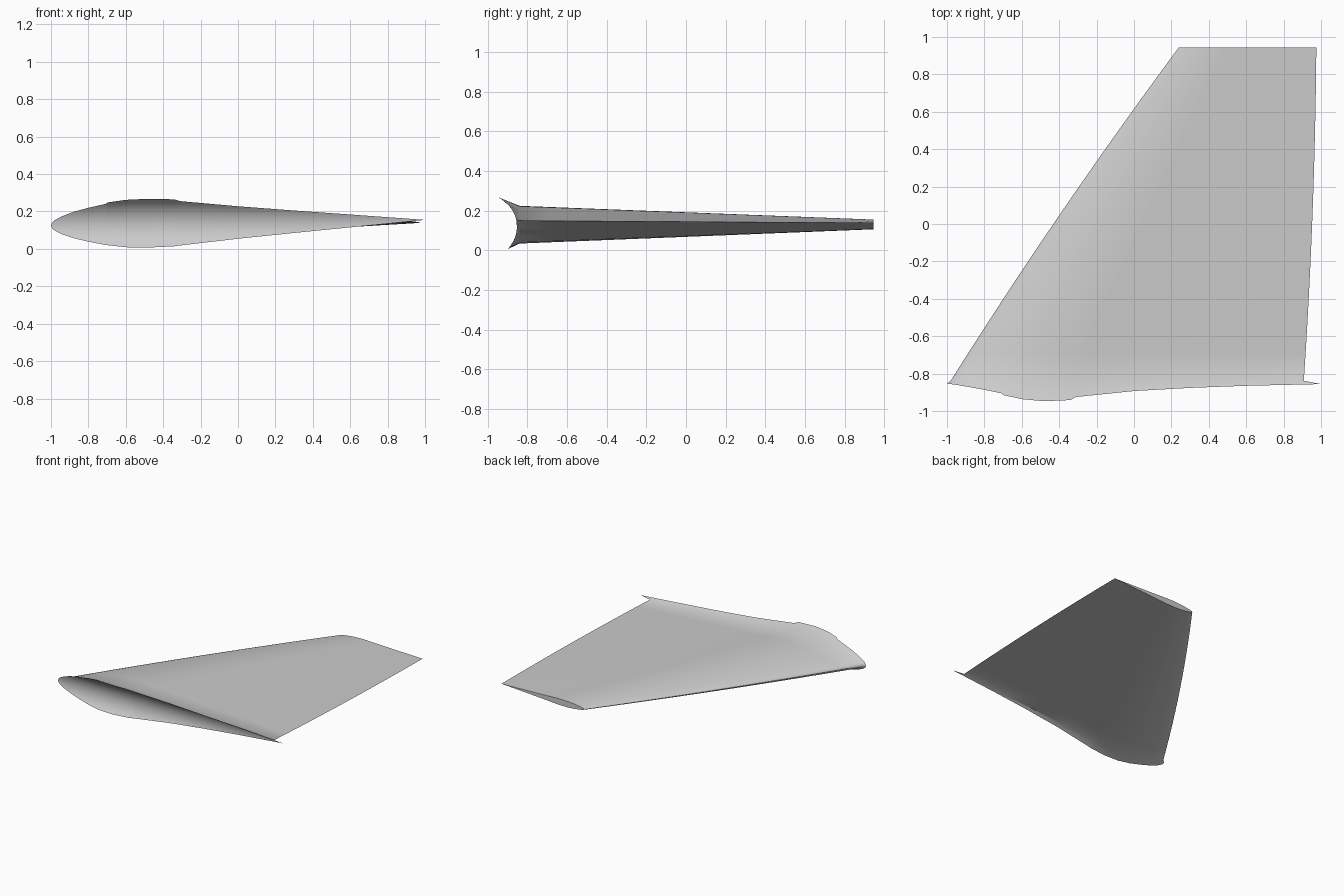
import bpy, bmesh, math

cube = bpy.data.objects.get("Cube")
if cube:
    bpy.data.objects.remove(cube, do_unlink=True)

grey = bpy.data.materials.new("light grey")
grey.use_nodes = True
colour = (0.6, 0.6, 0.6, 1)
grey.diffuse_color = colour
grey.node_tree.nodes["Principled BSDF"].inputs["Base Color"].default_value = colour

# Airfoil: chord fraction and relative half thickness
PROFILE = [(0, 0), (.003, .12), (.01, .22), (.03, .38), (.06, .55), (.1, .71),
           (.146, .86), (.15, .87), (.2, .97), (.26, 1), (.33, .96), (.345, .93),
           (.5, .68), (.65, .47), (.8, .27), (1, 0)]
N = len(PROFILE)
SPAN_STEPS = 12
CAP_ROWS = 14


def lerp(a, b, t):
    return a + (b - a) * t


def section(le, te, z_le, z_te, up, low, bump=0):
    """Upper and lower outline points (x, z) of one airfoil section."""
    upper, lower = [], []
    for u, h in PROFILE:
        x, z = lerp(le, te, u), lerp(z_le, z_te, u)
        extra = bump if .15 <= u <= .33 else 0
        upper.append((x, z + up * h + extra))
        lower.append((x, z - low * h))
    return upper, lower


def body_y(z, radius=.162, centre=.12):
    """Depth of the round hull that the root fits against."""
    d = min(abs(z - centre), radius)
    return -.852 - (radius - math.sqrt(radius ** 2 - d ** 2))


bm = bmesh.new()


def ring(upper, lower, depth):
    """Closed ring of vertices: upper side forward to aft, lower side back."""
    points = upper + lower[-2:0:-1]
    return [bm.verts.new((x, depth(z), z)) for x, z in points]


def bridge(a, b):
    for i in range(len(a)):
        j = (i + 1) % len(a)
        bm.faces.new((a[i], a[j], b[j], b[i]))


# Flared root edge, then the tapering panel out to the tip
root_up, root_low = section(-1, 1, .125, .155, .129, .126, .006)
rings = [ring(root_up, root_low, body_y)]
for s in range(SPAN_STEPS + 1):
    t = s / SPAN_STEPS
    bulge = 4 * t * (1 - t)
    y = lerp(-.838, .945, t)
    outline = section(lerp(-.98, .24, t) - .025 * bulge,
                      lerp(.908, .975, t) + .013 * bulge,
                      lerp(.125, .13, t), lerp(.15, .139, t),
                      lerp(.093, .023, t), lerp(.097, .026, t))
    rings.append(ring(*outline, lambda z: y))
for a, b in zip(rings, rings[1:]):
    bridge(a, b)

# Flat tip cap
bm.faces.new(rings[-1])

# Hollow root cap that follows the round hull
root = rings[0]
columns = []
for i in range(N):
    top = root[i]
    if i in (0, N - 1):
        columns.append([top] * (CAP_ROWS + 1))
        continue
    bottom = root[-i]
    column = [top]
    for r in range(1, CAP_ROWS):
        z = lerp(top.co.z, bottom.co.z, r / CAP_ROWS)
        column.append(bm.verts.new((top.co.x, body_y(z), z)))
    columns.append(column + [bottom])
for a, b in zip(columns, columns[1:]):
    for r in range(CAP_ROWS):
        corners = list(dict.fromkeys((a[r], a[r + 1], b[r + 1], b[r])))
        bm.faces.new(corners)

bmesh.ops.recalc_face_normals(bm, faces=bm.faces[:])
mesh = bpy.data.meshes.new("wing")
bm.to_mesh(mesh)
bm.free()
mesh.materials.append(grey)
wing = bpy.data.objects.new("wing", mesh)
bpy.context.collection.objects.link(wing)

# Smooth skin with crisp tip, root and trailing edges
bpy.ops.object.select_all(action='DESELECT')
wing.select_set(True)
bpy.context.view_layer.objects.active = wing
bpy.ops.object.shade_smooth_by_angle(angle=math.radians(35))
